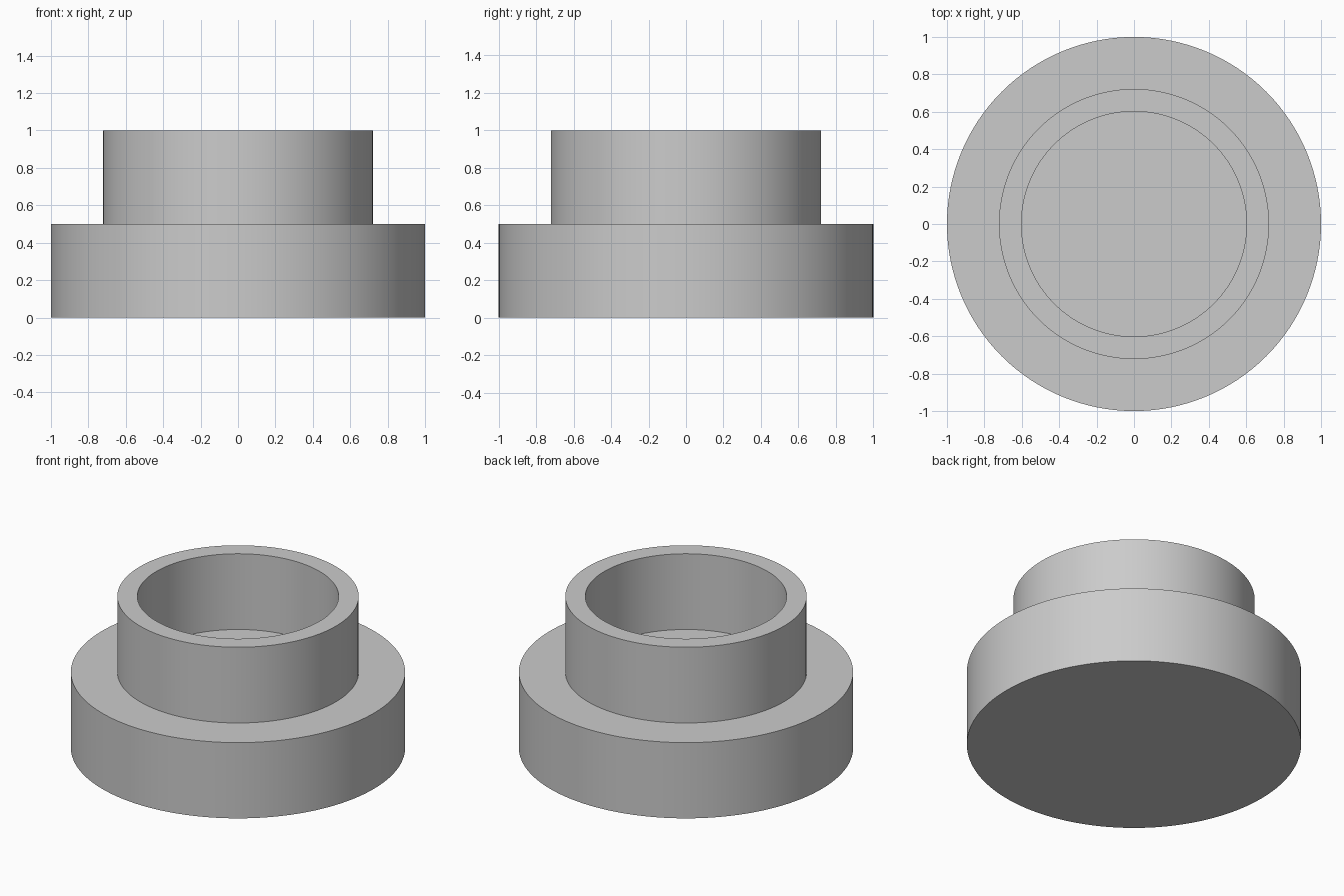
import bpy
import bmesh
import math

cube = bpy.data.objects.get("Cube")
if cube:
    bpy.data.objects.remove(cube, do_unlink=True)

SEGMENTS = 128
BASE_RADIUS, COLLAR_RADIUS, BORE_RADIUS = 1.0, 0.722, 0.602
STEP_Z, TOP_Z = 0.5, 1.0

# Plain grey material
grey = bpy.data.materials.new("plain grey")
grey.use_nodes = True
colour = (0.6, 0.6, 0.6, 1)
grey.diffuse_color = colour
grey.node_tree.nodes["Principled BSDF"].inputs["Base Color"].default_value = colour

# Stepped outline, from the foot of the base to the floor of the bore
profile = [
    (BASE_RADIUS, 0),
    (BASE_RADIUS, STEP_Z),
    (COLLAR_RADIUS, STEP_Z),
    (COLLAR_RADIUS, TOP_Z),
    (BORE_RADIUS, TOP_Z),
    (BORE_RADIUS, STEP_Z),
]

# Turn the outline into rings, bridge them, and cap both ends
bm = bmesh.new()
angles = [math.tau * i / SEGMENTS for i in range(SEGMENTS)]
rings = [[bm.verts.new((r * math.cos(a), r * math.sin(a), z)) for a in angles]
         for r, z in profile]
for lower, upper in zip(rings, rings[1:]):
    for i in range(SEGMENTS):
        j = (i + 1) % SEGMENTS
        bm.faces.new((lower[i], lower[j], upper[j], upper[i]))
bm.faces.new(rings[0][::-1])
bm.faces.new(rings[-1])
bmesh.ops.recalc_face_normals(bm, faces=bm.faces)

mesh = bpy.data.meshes.new("flanged_collar")
bm.to_mesh(mesh)
bm.free()
mesh.materials.append(grey)
collar = bpy.data.objects.new("flanged_collar", mesh)
bpy.context.collection.objects.link(collar)

# Smooth round walls with sharp rims
bpy.ops.object.select_all(action="DESELECT")
collar.select_set(True)
bpy.context.view_layer.objects.active = collar
bpy.ops.object.shade_smooth_by_angle(angle=math.radians(30))
